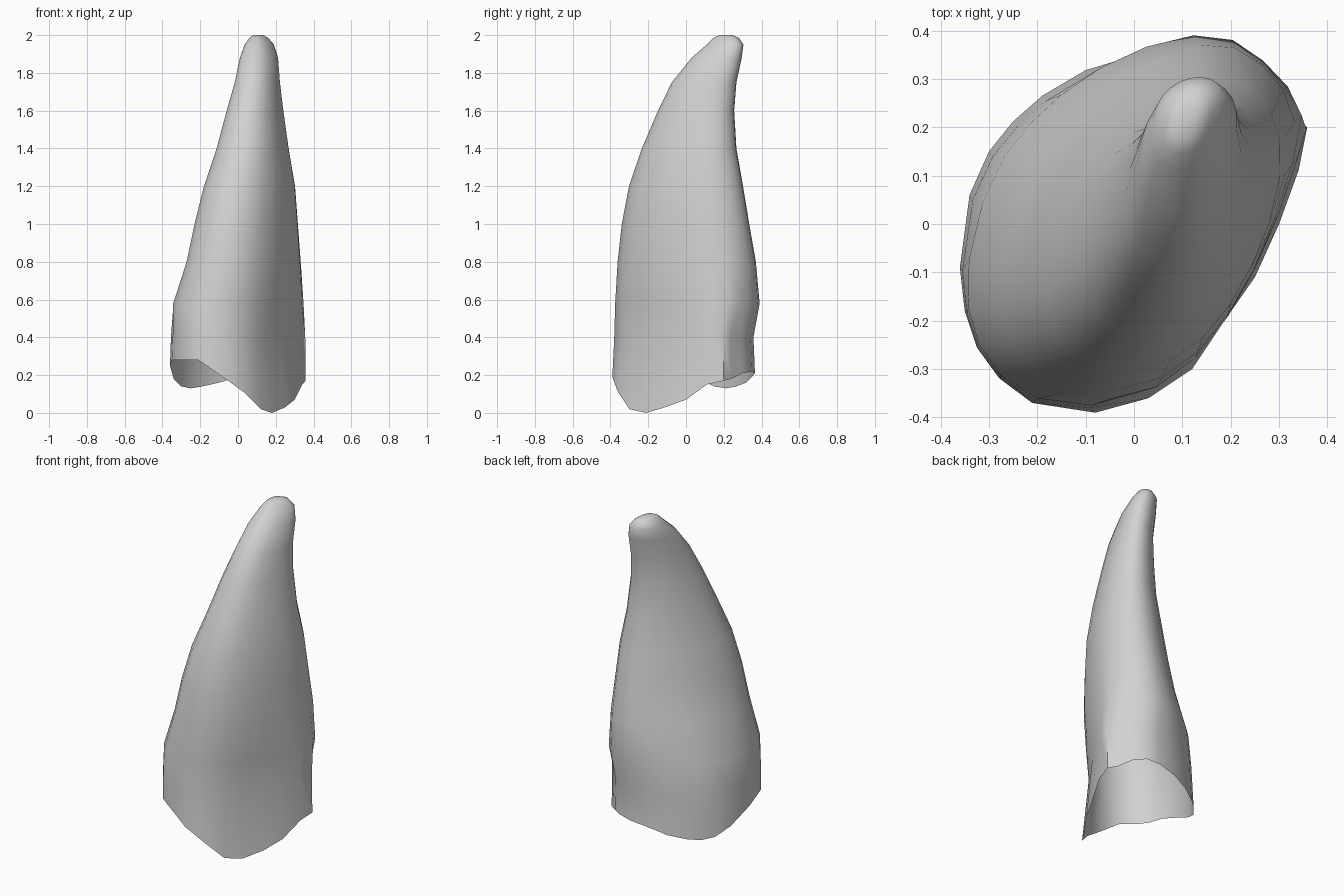
import bpy
import bmesh
import math
from mathutils import Vector

cube = bpy.data.objects.get("Cube")
if cube:
    bpy.data.objects.remove(cube)

# Root rim: outline of the open end with its wavy height
RIM = [Vector(p) for p in (
    (-.36, -.09, .25), (-.34, .06, .18), (-.30, .150, .14), (-.25, .212, .13),
    (-.19, .265, .14), (-.10, .318, .16), (0, .348, .19), (.12, .365, .21),
    (.20, .35, .22), (.265, .30, .21), (.315, .24, .18), (.358, .20, .17),
    (.34, .11, .15), (.30, 0, .07), (.25, -.11, .03), (.18, -.21, 0),
    (.12, -.30, .02), (.03, -.36, .11), (-.08, -.39, .19), (-.21, -.37, .28),
    (-.28, -.317, .28), (-.325, -.255, .28), (-.35, -.18, .28))]

# Sections up the crown: bow, squeeze, z, x min, x max, y min, y max
LEVELS = (
    (-.06, .08, .40, -.355, .356, -.38, .357), (.05, .1, .58, -.343, .347, -.375, .39),
    (.1, .12, .80, -.272, .332, -.362, .37), (.11, .12, 1.0, -.23, .317, -.34, .335),
    (.11, .1, 1.2, -.18, .302, -.302, .302), (.11, .06, 1.4, -.113, .268, -.234, .267),
    (.1, .02, 1.6, -.06, .24, -.148, .255), (.1, 0, 1.75, -.017, .222, -.075, .267),
    (.06, 0, 1.88, .01, .212, .03, .295), (0, 0, 1.95, .035, .19, .11, .304),
    (0, 0, 1.985, .06, .16, .145, .28), (0, 0, 2.0, .08, .135, .175, .245))


def soften(points, rounds):
    """Round off the corners of a closed outline."""
    for _ in range(rounds):
        points = [(points[i - 1] + 2 * p + points[(i + 1) % len(points)]) / 4
                  for i, p in enumerate(points)]
    return points


def fit(points, z, x0, x1, y0, y1):
    """Stretch an outline to the given limits at height z."""
    xs, ys = [p.x for p in points], [p.y for p in points]
    ax, ay = min(xs), min(ys)
    sx, sy = (x1 - x0) / (max(xs) - ax), (y1 - y0) / (max(ys) - ay)
    return [Vector((x0 + (p.x - ax) * sx, y0 + (p.y - ay) * sy, z)) for p in points]


def section(points, bow, squeeze, *limits):
    """Bow the long axis sideways, flatten the flanks, then fit to the limits."""
    shaped = []
    for p in fit(points, 0, -1, 1, -1, 1):
        along, across = (p.x + p.y) / 2, (p.x - p.y) / 2
        push = (bow - squeeze * across) * (1 - along ** 2)
        shaped.append(p + Vector((push, -push, 0)))
    return fit(shaped, *limits)


# Fang shell: loft from the rim to the blunt tip, root left open
rings = [RIM] + [section(soften(RIM, min(i, 4)), *level)
                 for i, level in enumerate(LEVELS)]
bm = bmesh.new()
loops = [[bm.verts.new(p) for p in ring] for ring in rings]
for low, high in zip(loops, loops[1:]):
    for i in range(len(low)):
        bm.faces.new((low[i - 1], high[i - 1], high[i], low[i]))
bm.faces.new(loops[-1])
bmesh.ops.recalc_face_normals(bm, faces=bm.faces)
if max(bm.faces, key=lambda f: f.calc_center_median().z).normal.z < 0:
    bmesh.ops.reverse_faces(bm, faces=bm.faces)
mesh = bpy.data.meshes.new("fang")
bm.to_mesh(mesh)
bm.free()

fang = bpy.data.objects.new("fang", mesh)
bpy.context.collection.objects.link(fang)

# Pale grey enamel
enamel = bpy.data.materials.new("pale grey enamel")
enamel.use_nodes = True
colour = (.65, .64, .64, 1)
enamel.diffuse_color = colour
enamel.node_tree.nodes["Principled BSDF"].inputs["Base Color"].default_value = colour
mesh.materials.append(enamel)

bpy.ops.object.select_all(action='DESELECT')
fang.select_set(True)
bpy.context.view_layer.objects.active = fang
bpy.ops.object.shade_smooth_by_angle(angle=math.radians(50))
